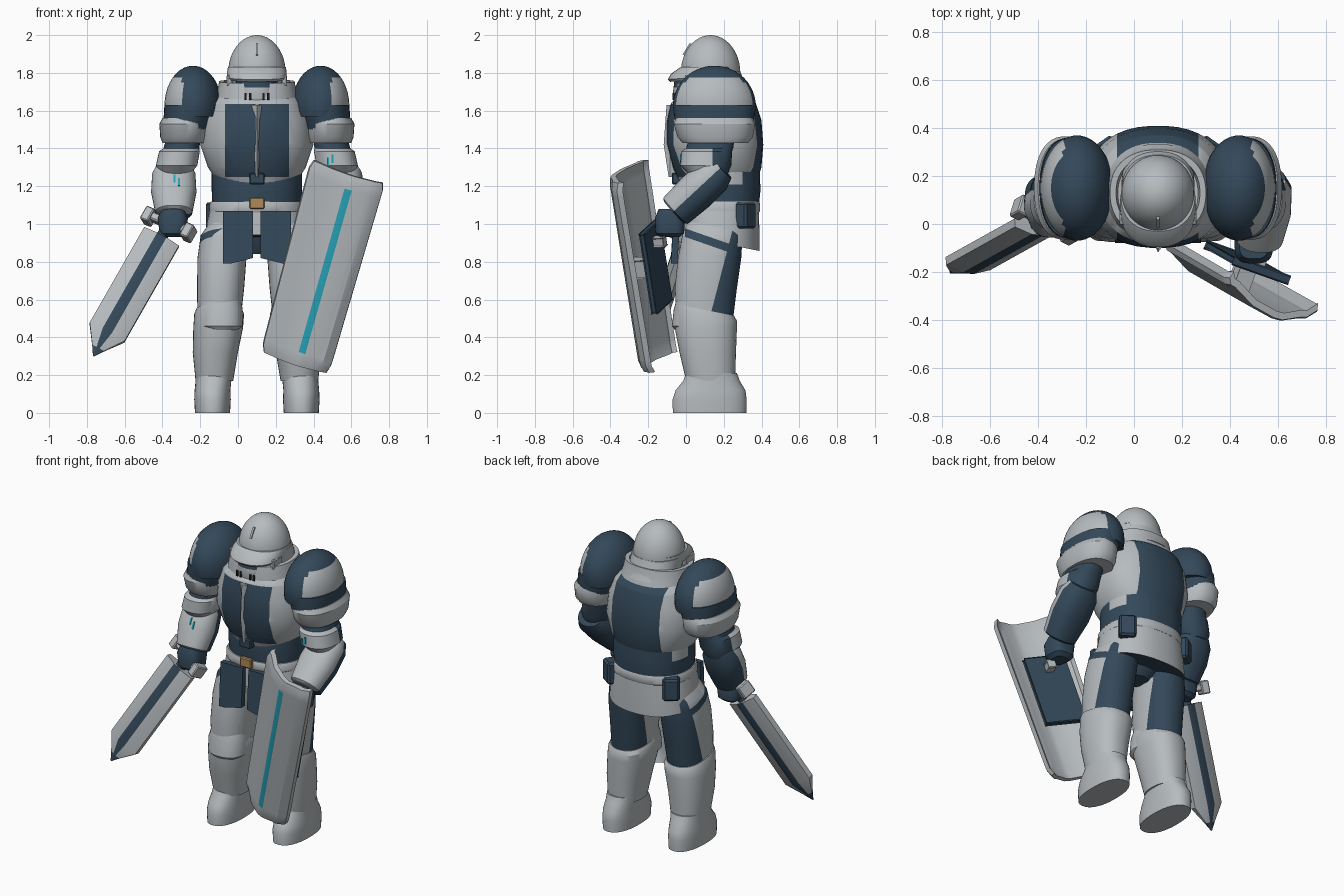
import bpy, bmesh, math
from mathutils import Vector, Matrix

if "Cube" in bpy.data.objects:
    bpy.data.objects.remove(bpy.data.objects["Cube"])

GREY, NAVY, TEAL, TAN, BLACK = range(5)
MATS = []
for nm, col in (("light_grey", (0.47, 0.50, 0.52)), ("navy", (0.034, 0.066, 0.102)),
                ("teal", (0.02, 0.36, 0.47)), ("tan", (0.42, 0.25, 0.10)),
                ("black", (0.01, 0.012, 0.015))):
    m = bpy.data.materials.new(nm)
    m.diffuse_color = (*col, 1)
    m.use_nodes = True
    m.node_tree.nodes["Principled BSDF"].inputs["Base Color"].default_value = m.diffuse_color
    MATS.append(m)
CX = 0.1  # body centre line


def finish(bm, name, rule, cuts=(), pair=False):
    """Cut colour borders, colour faces by rule, and make one or two mirrored objects."""
    for co, no in cuts:
        bmesh.ops.bisect_plane(bm, geom=bm.verts[:] + bm.edges[:] + bm.faces[:],
                               plane_co=co, plane_no=no)
    bmesh.ops.recalc_face_normals(bm, faces=bm.faces[:])
    bm.normal_update()
    for f in bm.faces:
        f.material_index = rule(f.calc_center_median(), f.normal) if callable(rule) else rule
    for side in ((1, -1) if pair else (1,)):
        if side < 0:
            for v in bm.verts:
                v.co.x = 2 * CX - v.co.x
            bmesh.ops.reverse_faces(bm, faces=bm.faces[:])
        label = name if not pair else name + ("_right" if side > 0 else "_left")
        me = bpy.data.meshes.new(label)
        bm.to_mesh(me)
        for m in MATS:
            me.materials.append(m)
        bpy.context.collection.objects.link(bpy.data.objects.new(label, me))
    bm.free()


def skin(name, rings, rule, M=Matrix(), cuts=(), pair=False):
    """Join closed rings of points and cap both ends."""
    bm = bmesh.new()
    vs = [[bm.verts.new(M @ Vector(p)) for p in r] for r in rings]
    n = len(vs[0])
    for a, b in zip(vs, vs[1:]):
        for i in range(n):
            bm.faces.new((a[i], a[(i + 1) % n], b[(i + 1) % n], b[i]))
    bm.faces.new(vs[0][::-1])
    bm.faces.new(vs[-1])
    finish(bm, name, rule, cuts, pair)


def loft(name, rings, rule=GREY, p=2.3, n=40, **kw):
    """Rings are (z, cx, cy, rx, ry[, tilt])."""
    out = []
    for z, cx, cy, rx, ry, *t in rings:
        pts = []
        for i in range(n):
            a = 2 * math.pi * (i + 0.5) / n
            c, s = math.cos(a), math.sin(a)
            x = rx * math.copysign(abs(c) ** (2 / p), c)
            y = ry * math.copysign(abs(s) ** (2 / p), s)
            pts.append((cx + x, cy + y, z + (t[0] * y if t else 0)))
        out.append(pts)
    skin(name, out, rule, **kw)


def frame(origin, x, y, z):
    return Matrix.Translation(origin) @ Matrix((x, y, z)).transposed().to_4x4()


def box(name, c, size, rule=GREY, R=Matrix(), bevel=0.006, pair=False):
    bm = bmesh.new()
    bmesh.ops.create_cube(bm, size=1)
    for v in bm.verts:
        v.co = Vector(c) + R.to_3x3() @ Vector(a * b for a, b in zip(v.co, size))
    if bevel:
        bmesh.ops.bevel(bm, geom=bm.edges[:], offset=bevel, segments=1, affect='EDGES')
    finish(bm, name, rule, pair=pair)


def dome(name, c, r, z0, rule, steps=10, **kw):
    """Upper part of an ellipsoid starting at height z0."""
    a0 = math.asin((z0 - c[2]) / r[2])
    rings = []
    for i in range(steps + 1):
        a = a0 + (math.radians(87) - a0) * i / steps
        rings.append((c[2] + r[2] * math.sin(a), c[0], c[1], r[0] * math.cos(a), r[1] * math.cos(a)))
    loft(name, rings, rule, p=2, **kw)


# Torso with front and back panels
def torso_rule(c, n):
    dx = abs(c.x - CX)
    if c.y < 0.1:
        return NAVY if 0.008 < dx < 0.17 and 1.25 < c.z < 1.635 else GREY
    return NAVY if c.y > 0.2 and dx < 0.17 else GREY


loft("torso", [(1.21, CX, .17, .20, .20), (1.30, CX, .165, .26, .235), (1.42, CX, .155, .30, .255),
               (1.55, CX, .15, .285, .25), (1.64, CX, .145, .25, .225), (1.69, CX, .14, .20, .17)],
     torso_rule, cuts=[((CX + d, 0, 0), (1, 0, 0)) for d in (-.17, -.008, .008, .17)]
     + [((0, 0, z), (0, 0, 1)) for z in (1.25, 1.635)] + [((0, .2, 0), (0, 1, 0))])
skin("chest_ridge", [[(CX - w, -.085, z), (CX, y, z), (CX + w, -.085, z), (CX, -.03, z)]
                     for z, y, w in ((1.25, -.092, .008), (1.42, -.118, .015), (1.63, -.103, .026))], GREY)
box("chest_clasp", (CX, -.05, 1.24), (.08, .05, .06), NAVY)
loft("abdomen", [(1.08, CX, .18, .235, .205), (1.18, CX, .18, .24, .215), (1.30, CX, .18, .24, .21)],
     lambda c, n: GREY if c.z > 1.21 and .18 < c.y < .30 else NAVY,
     cuts=[((0, y, 0), (0, 1, 0)) for y in (.18, .30)] + [((0, 0, 1.21), (0, 0, 1))])
loft("collar", [(1.63, CX, .14, .225, .205, .1), (1.70, CX, .13, .21, .19, .08), (1.755, CX, .13, .20, .18, .06),
                (1.755, CX, .13, .175, .155, .06), (1.67, CX, .13, .165, .145, .1)])

# Helmet and face
dome("helmet_dome", (CX, .13, 1.80), (.153, .158, .20), 1.79, GREY)
loft("helmet_neck_guard", [(1.69, CX, .20, .15, .135), (1.74, CX, .165, .152, .145), (1.81, CX, .13, .153, .158)],
     lambda c, n: GREY if c.y > .03 else NAVY, cuts=[((0, .03, 0), (0, 1, 0))])
loft("helmet_brim", [(1.765, CX, .07, .15, .155, .08), (1.778, CX, .065, .158, .162, .08),
                     (1.805, CX, .085, .158, .165, .06), (1.83, CX, .12, .154, .15)])
loft("face", [(1.64, CX, .06, .10, .12), (1.695, CX, .06, .11, .13), (1.77, CX, .06, .11, .12)],
     lambda c, n: NAVY if c.z > 1.722 else GREY, cuts=[((0, 0, 1.722), (0, 0, 1))])
box("helmet_crest", (CX, .006, 1.925), (.012, .012, .07), GREY,
    Matrix.Rotation(math.radians(-32), 4, 'X'), 0)
for dx in (.035, .06):
    box("face_slot", (CX - dx, -.066, 1.675), (.012, .009, .035), BLACK, bevel=0, pair=True)
box("cheek_guard", (-.045, .04, 1.76), (.03, .09, .06), pair=True)

# Belt, skirt and pouches
loft("belt", [(1.06, CX, .175, .245, .212), (1.07, CX, .175, .252, .218), (1.105, CX, .175, .252, .218),
              (1.12, CX, .175, .243, .212)])
loft("skirt", [(.90, CX, .175, .275, .215, -.2), (1.0, CX, .175, .265, .214, -.1), (1.08, CX, .175, .25, .21)],
     lambda c, n: NAVY if n.z < -.6 else GREY)
box("buckle", (CX, -.055, 1.11), (.08, .03, .06), TAN)
box("pouch", (-.115, .315, 1.045), (.10, .075, .14), NAVY, Matrix.Rotation(math.radians(35), 4, 'Z'), .012, True)
loft("pelvis", [(.84, CX, .14, .06, .07), (.92, CX, .15, .15, .13), (1.05, CX, .16, .2, .17)], NAVY)
skin("front_tasset", [[(-.08, y, 1.07), (.08, y, 1.07), (.08, y - .015, .82), (-.04, y - .015, .79),
                       (-.08, y - .015, .79)] for y in (-.065, -.03)], NAVY, pair=True)

# Legs, with a narrow dark band at the hip and dark thigh backs
split_no = Vector((0, 1, -.26))
split_co = Vector((0, .13, .52))


def thigh_rule(c, n):
    h = c.z + .35 * c.y
    return NAVY if (c - split_co).dot(split_no) > 0 or (.93 < h < .975 and c.y > -.005) else GREY


loft("thigh", [(.50, -.10, .10, .115, .15), (.66, -.092, .105, .125, .165), (.82, -.085, .125, .13, .168),
               (.94, -.072, .14, .126, .16), (1.02, -.04, .15, .10, .14)], thigh_rule,
     cuts=[(split_co, split_no), ((0, 0, .93), (0, .35, 1)), ((0, 0, .975), (0, .35, 1)),
           ((0, -.005, 0), (0, 1, 0))], pair=True)
loft("shin", [(.17, -.125, .13, .10, .13), (.32, -.12, .115, .12, .15), (.45, -.105, .105, .132, .165),
              (.52, -.10, .105, .132, .165, -.2), (.545, -.10, .10, .122, .155, -.2)], pair=True)
loft("knee_plate", [(.44, -.09, .04, .09, .10), (.46, -.09, .04, .115, .115), (.55, -.09, .05, .115, .115),
                    (.60, -.095, .06, .11, .11)], pair=True)
loft("foot", [(0, -.135, .125, .093, .195), (.07, -.135, .125, .097, .197), (.12, -.135, .13, .095, .185),
              (.17, -.13, .135, .095, .15), (.21, -.128, .135, .098, .135)], pair=True)

# Shoulder armour, stacked in bands
dome("pauldron", (-.238, .15, 1.625), (.152, .22, .213), 1.57,
     lambda c, n: GREY if n.x < -.47 and 1.615 < c.z < 1.77 else NAVY, pair=True, steps=12)
loft("shoulder_band", [(1.50, -.275, .15, .115, .20), (1.55, -.27, .15, .125, .21), (1.63, -.255, .15, .135, .212)],
     NAVY, pair=True)
loft("lower_pauldron", [(1.43, -.285, .155, .115, .175), (1.46, -.287, .155, .125, .20), (1.53, -.287, .15, .13, .216),
                        (1.56, -.28, .15, .12, .205)], pair=True)
loft("upper_arm", [(1.26, -.335, .12, .08, .10), (1.31, -.325, .105, .11, .135), (1.385, -.31, .11, .108, .135),
                   (1.40, -.30, .125, .095, .125), (1.47, -.285, .14, .09, .12)],
     lambda c, n: GREY if c.y < .14 and c.z < 1.40 else NAVY, cuts=[((0, .14, 0), (0, 1, 0))], pair=True)


# Forearms, each aimed from elbow to wrist, with a front plate
def forearm(side, elbow, wrist, hand):
    e, w = Vector(elbow), Vector(wrist)
    d = (w - e).normalized()
    x = Vector((1, 0, 0))
    x = (x - d * x.dot(d)).normalized()
    y = d.cross(x)
    L = (w - e).length
    front = -y if y.y > 0 else y
    co = e + front * .005
    loft("forearm_" + side, [(-.04, 0, 0, .085, .075), (.02, 0, 0, .115, .10), (L * .5, 0, 0, .12, .105),
                             (L, 0, 0, .098, .095), (L + .01, 0, 0, .08, .08)],
         lambda c, n: GREY if (c - co).dot(front) > 0 else NAVY, M=frame(e, x, y, d), cuts=[(co, front)])
    h = Vector(hand)
    loft("hand_" + side, [(-.07, 0, 0, .045, .05), (-.05, 0, 0, .07, .075), (.03, 0, 0, .08, .08),
                          (.08, 0, 0, .06, .06)], NAVY, M=Matrix.Translation(h), p=3)
    return frame(e, x, front, d), L


F, L = forearm("right", (-.34, .13, 1.28), (-.34, .03, 1.06), (-.345, .025, 1.0))
forearm("left", (.545, .16, 1.27), (.525, -.055, 1.07), (.50, -.085, 1.0))
# Small bright lights on both arms
for k in (-1, 1):
    box("arm_light_right", F @ Vector((.015 + .012 * k, .103, L * (.42 + .04 * k))), (.01, .009, .045), TEAL, F, 0)
    box("arm_light_left", (.488 + .012 * k, -.024 - .002 * k, 1.338 + .008 * k), (.01, .009, .045), TEAL, bevel=0)

# Sword: thick blade with dark centre, guard and grip
tip = Vector((-.765, -.205, .30))
heel = Vector((-.405, -.005, .93))
up = (heel - tip).normalized()
wide = Vector((.2, -.104, -.09))
wide = (wide - up * wide.dot(up)).normalized()
S = frame(tip, wide, up.cross(wide), up)
B = S @ Matrix.Rotation(math.radians(20), 4, 'Z')
Bi = B.inverted()
section = [(-.105, -.018), (-.028, -.042), (.028, -.042), (.105, -.018),
           (.105, .018), (.028, .042), (-.028, .042), (-.105, .018)]
L = (heel - tip).length
skin("sword_blade", [[(a * k, b * k, z) for a, b in section] for z, k in ((0, .03), (.05, .33), (.15, 1), (L, 1))],
     lambda c, n: NAVY if (abs((Bi @ c).x) < .026 or (Bi @ c).z < .05) and abs(n.dot(up)) < .9 else GREY, B)
box("sword_guard", S @ Vector((0, 0, L + .085)), (.29, .06, .045), GREY, S, .008)
for k in (-1, 1):
    box("guard_end", S @ Vector((.125 * k, 0, L + .08)), (.05, .085, .08), GREY, S, .006)
loft("sword_grip", [(L - .01, 0, 0, .03, .03), (L + .2, 0, 0, .03, .03)], NAVY, n=16, M=S)

# Shield: curved slab with raised side rims and a bright stripe
u = Vector((.9, -.32, -.3)).normalized()
v = Vector((.243, -.143, .96))
v = (v - u * v.dot(u)).normalized()
H = frame((.434, -.21, .775), u, v, u.cross(v))
Hi = H.inverted()
prof = [(-.205, .005), (-.19, .03), (-.165, .035), (-.06, .083), (.05, .10), (.09, .097),
        (.16, .062), (.19, .052), (.225, .01)]
prof += [(a * .96, b - .03) for a, b in reversed(prof)]


def shield_rule(c, n):
    q = Hi @ c
    return TEAL if .05 < q.x < .09 and abs(q.y) < .45 and q.z > .085 else GREY


skin("shield", [[(a * k, t, b - e) for a, b in prof] for t, k, e in
                ((-.53, .86, .008), (-.49, .93, 0), (-.455, .94, 0), (.455, 1.01, 0), (.49, 1.01, 0),
                 (.53, .95, .008))], shield_rule, H)
box("shield_back_plate", H @ Vector((.02, 0, -.06)), (.25, .44, .03), NAVY, H)
box("shield_mount", H @ Vector((.02, 0, .005)), (.06, .10, .12), GREY, H)
box("shield_handle", H @ Vector((.02, .14, -.10)), (.04, .05, .07), GREY, H)

# Smooth shading with sharp edges kept
bpy.ops.object.select_all(action='SELECT')
bpy.context.view_layer.objects.active = bpy.context.selected_objects[0]
bpy.ops.object.shade_smooth_by_angle(angle=math.radians(32))
